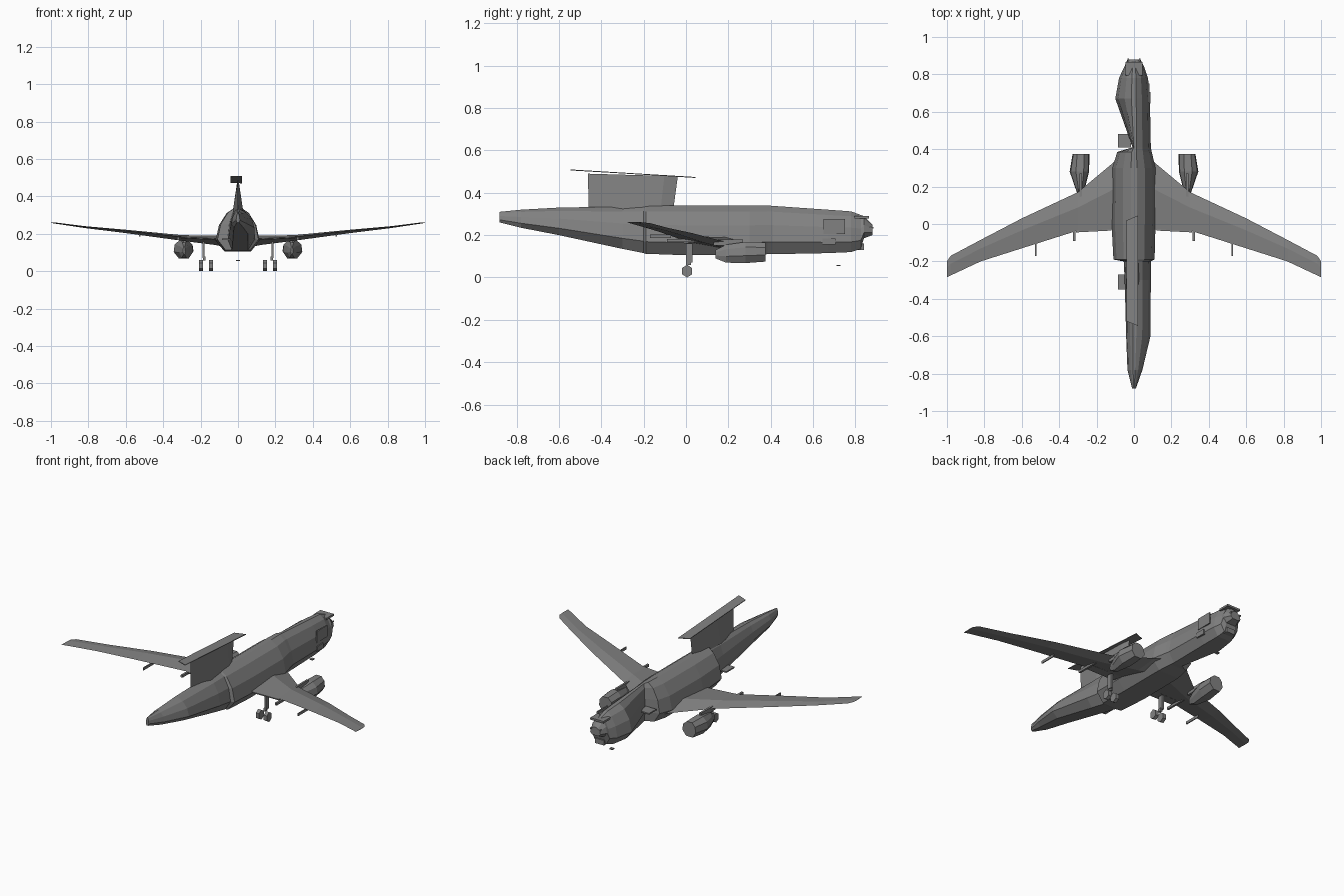
import bpy, bmesh, math
from mathutils import Vector

cube = bpy.data.objects.get("Cube")
if cube:
    bpy.data.objects.remove(cube, do_unlink=True)

# One plain grey finish for the whole aircraft
grey = bpy.data.materials.new("airframe grey")
grey.use_nodes = True
colour = (0.22, 0.22, 0.22, 1.0)
grey.diffuse_color = colour
grey.node_tree.nodes["Principled BSDF"].inputs["Base Color"].default_value = colour


def finish(name, bm):
    bmesh.ops.recalc_face_normals(bm, faces=bm.faces)
    mesh = bpy.data.meshes.new(name)
    bm.to_mesh(mesh)
    bm.free()
    mesh.materials.append(grey)
    part = bpy.data.objects.new(name, mesh)
    bpy.context.collection.objects.link(part)
    return part


def skin(name, rings):
    """Join rings of points with flat faces and close both ends."""
    bm = bmesh.new()
    loops = [[bm.verts.new(p) for p in ring] for ring in rings]
    for a, b in zip(loops, loops[1:]):
        for i in range(len(a)):
            j = (i + 1) % len(a)
            bm.faces.new((a[i], a[j], b[j], b[i]))
    bm.faces.new(loops[0])
    bm.faces.new(loops[-1])
    return finish(name, bm)


def loft(name, stations, outline, centre=0.0):
    """Each station is y, width to -x, width to +x, bottom z, top z."""
    rings = []
    for y, left, right, low, high in stations:
        rings.append([(centre + u * (right if u > 0 else left), y, low + v * (high - low))
                      for u, v in outline])
    return skin(name, rings)


def box(name, centre, size):
    bm = bmesh.new()
    bmesh.ops.create_cube(bm, size=1)
    bmesh.ops.scale(bm, vec=size, verts=bm.verts)
    bmesh.ops.translate(bm, vec=centre, verts=bm.verts)
    return finish(name, bm)


def mirrored(points, side):
    return [(x * side, y, z) for x, y, z in points]


# Fuselage: ridged, faceted hull with a sunken stretch on one flank
hull_outline = [(-.6, 0), (.6, 0), (1, .25), (.85, .6), (.5, .88),
                (.14, 1), (-.14, 1), (-.5, .88), (-.85, .6), (-1, .25)]
hull = [
    (-.88, .01, .01, .26, .31),
    (-.78, .035, .045, .235, .32),
    (-.6, .042, .088, .2, .33),
    (-.3, .05, .09, .135, .335),
    (-.2, .055, .09, .115, .34),
    (-.19, .11, .11, .112, .34),
    (0, .12, .115, .105, .34),
    (.3, .115, .115, .105, .34),
    (.385, .09, .095, .11, .34),
    (.41, .008, .09, .11, .338),
    (.67, .1, .085, .115, .32),
    (.78, .08, .075, .12, .312),
    (.825, .06, .06, .135, .295),
    (.84, .052, .055, .185, .29),
    (.88, .035, .035, .2, .25),
]
loft("fuselage", hull, hull_outline)

# Nose details: brow, chin and probes
box("windscreen_brow", (0, .83, .285), (.09, .07, .012))
box("nose_chin", (0, .815, .145), (.06, .05, .03))
for side in (-1, 1):
    box("nose_probe", (side * .03, .865, .235), (.008, .04, .008))

# Hatches and doors on the flanks
box("front_hatch", (-.05, .445, .2), (.07, .07, .008))
box("rear_hatch", (-.06, -.31, .17), (.05, .08, .008))
box("side_hatch", (.07, .675, .17), (.035, .06, .03))
box("cabin_door", (.078, .7, .24), (.008, .1, .07))

# Tall fin tapering to a knife edge, carrying a long flat plate
fin_base = [(0, -.46, .32), (.028, -.3, .32), (.02, -.12, .32),
            (0, -.06, .32), (-.02, -.12, .32), (-.028, -.3, .32)]
fin_top = [(x * .12, y * 1.06 + .025, .49 - .03 * (y + .46)) for x, y, z in fin_base]
skin("tail_fin", [fin_base, fin_top])

plate_under = [(-.04, .02, .472), (.022, .045, .47), (.022, -.545, .506), (-.04, -.52, .504)]
skin("tail_plate", [plate_under, [(x, y, z + .004) for x, y, z in plate_under]])


# Wing rings: leading edge, crest, trailing edge, belly
def wing_ring(x, lead, trail, z, thick):
    crest = lead * .6 + trail * .4
    return [(x, lead, z - thick * .2), (x, crest, z + thick * .5),
            (x, trail, z + thick * .2), (x, crest, z - thick * .5)]


wing = [
    (.07, .37, -.03, .16, .06),
    (.12, .32, -.03, .165, .05),
    (.3, .17, -.035, .178, .03),
    (.6, .03, -.13, .213, .018),
    (.82, -.085, -.2, .236, .01),
    (.98, -.17, -.275, .258, .006),
    (1, -.2, -.285, .26, .003),
]

# Nacelles: deep at the intake, pinched to a blade at the back
nacelle_outline = [(-.5, 0), (.5, 0), (1, .35), (.9, .75),
                   (.4, 1), (-.4, 1), (-.9, .75), (-1, .35)]
nacelle = [
    (.14, .006, .006, .09, .13),
    (.19, .025, .025, .07, .155),
    (.28, .048, .056, .068, .168),
    (.375, .05, .04, .075, .165),
]

for side, label in ((1, "left"), (-1, "right")):
    skin(label + "_wing", [mirrored(wing_ring(*r), side) for r in wing])

    widths = [(y, a, b, lo, hi) if side > 0 else (y, b, a, lo, hi)
              for y, a, b, lo, hi in nacelle]
    loft(label + "_engine", widths, nacelle_outline, side * .288)
    box(label + "_engine_pylon", (side * .285, .2, .165), (.012, .14, .03))

    # Inboard flap and slim fairings below the trailing edge
    flap = [(.12, .03, .165), (.3, .01, .175), (.31, -.045, .178), (.12, -.035, .17)]
    flap = mirrored(flap, side)
    skin(label + "_flap", [flap, [(x, y, z + .006) for x, y, z in flap]])
    box(label + "_inner_fairing", (side * .32, -.02, .175), (.012, .14, .015))
    box(label + "_outer_fairing", (side * .525, -.12, .195), (.006, .1, .016))

    # Main gear: leg with a pair of six-sided wheels
    box(label + "_gear_leg", (side * .185, .015, .115), (.012, .03, .09))
    box(label + "_gear_link", (side * .18, .012, .068), (.012, .022, .02))
    for x in (.145, .198):
        tyre = []
        for dx in (-.011, .011):
            tyre.append([(side * (x + dx), .005 + .027 * math.sin(k * math.tau / 6),
                          .03 + .03 * math.cos(k * math.tau / 6)) for k in range(6)])
        skin(label + "_main_wheel", tyre)

# Loose nose gear fragment
box("nose_gear_link", (0, .72, .057), (.02, .02, .006))
